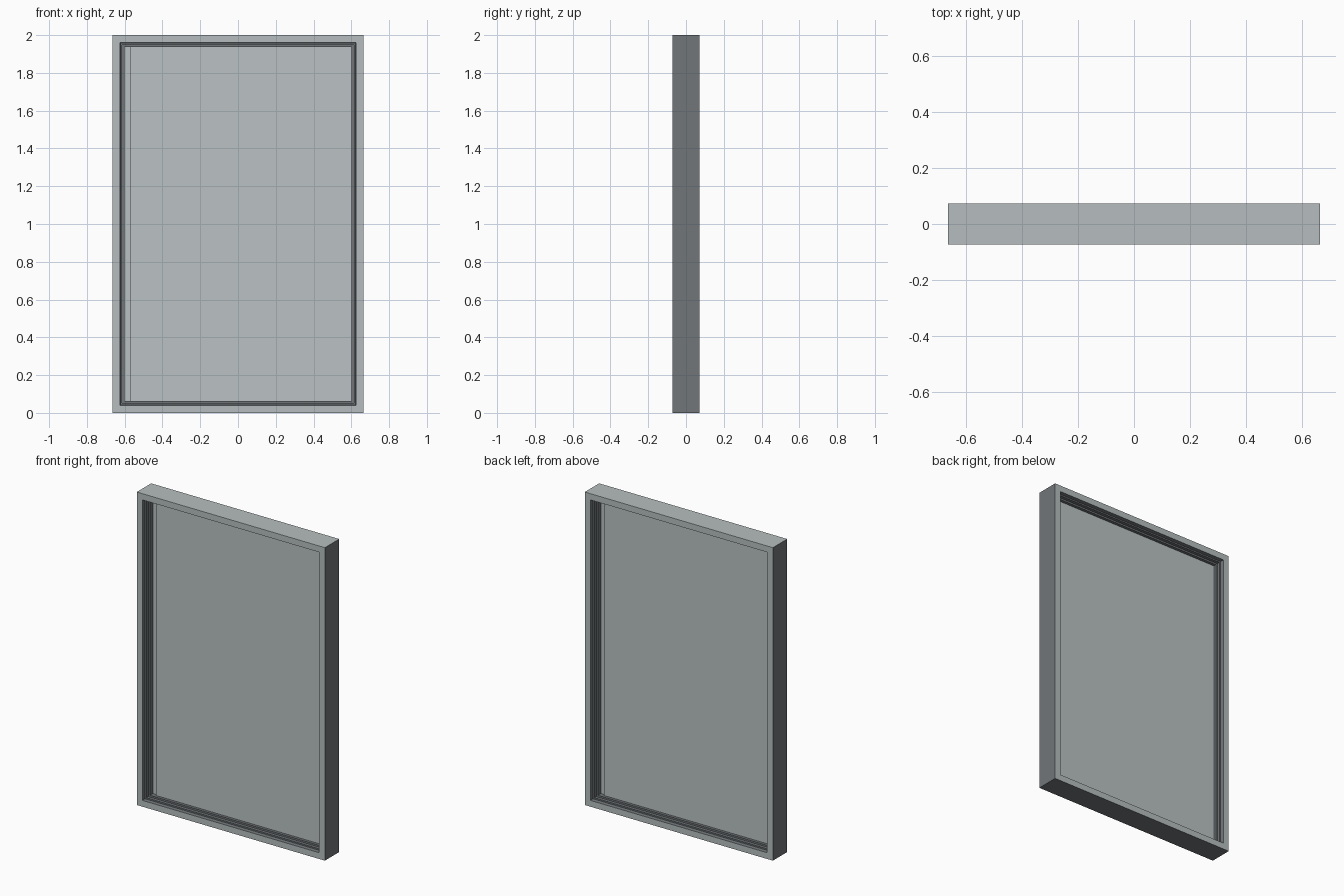
import bpy, bmesh

if "Cube" in bpy.data.objects:
    bpy.data.objects.remove(bpy.data.objects["Cube"])

W, H, D = 0.665, 2.0, 0.0725   # half width, height, half depth


def material(name, rgb):
    m = bpy.data.materials.new(name)
    m.diffuse_color = (*rgb, 1)
    m.use_nodes = True
    m.node_tree.nodes["Principled BSDF"].inputs["Base Color"].default_value = m.diffuse_color
    return m


def finish(name, bm, *mats):
    bmesh.ops.recalc_face_normals(bm, faces=bm.faces)
    me = bpy.data.meshes.new(name)
    bm.to_mesh(me)
    bm.free()
    for m in mats:
        me.materials.append(m)
    ob = bpy.data.objects.new(name, me)
    bpy.context.collection.objects.link(ob)
    return ob


def mitred_ring(name, profile, light, dark):
    """Sweep a closed (inset, y) profile around the rectangular outline.
    Front, back and top faces are light; outer sides, underside, grooves dark."""
    bm = bmesh.new()
    corners = []
    for sx, top in ((-1, 0), (1, 0), (1, 1), (-1, 1)):
        corners.append([bm.verts.new((sx * (W - i), y, H - i if top else i))
                        for i, y in profile])
    n = len(profile)
    for c in range(4):   # bottom, right, top, left
        a, b = corners[c], corners[(c + 1) % 4]
        for k in range(n):
            j = (k + 1) % n
            f = bm.faces.new((a[k], a[j], b[j], b[k]))
            is_light = k in (0, n - 2) or (k == n - 1 and c == 2)
            f.material_index = 0 if is_light else 1
    return finish(name, bm, light, dark)


def box(name, x0, x1, y0, y1, z0, z1, mat):
    bm = bmesh.new()
    bmesh.ops.create_cube(bm, size=1)
    for v in bm.verts:
        v.co = (x1 if v.co.x > 0 else x0,
                y1 if v.co.y > 0 else y0,
                z1 if v.co.z > 0 else z0)
    return finish(name, bm, mat)


frame_grey = material("light frame grey", (0.47, 0.515, 0.52))
pane_grey = material("pale pane grey", (0.495, 0.54, 0.55))
dark_grey = material("dark grey", (0.165, 0.18, 0.19))

# stepped frame, same rebate on front and back
half = [(0, -D), (0.040, -D), (0.043, -D + 0.022), (0.052, -D + 0.022),
        (0.052, -D + 0.042), (0.063, -D + 0.042)]
profile = half + [(i, -y) for i, y in reversed(half)]
mitred_ring("window_frame", profile, frame_grey, dark_grey)

# two overlapping sheets, each stopping short on one side
box("front_pane", -0.573, 0.61, -0.012, 0.0, 0.055, H - 0.055, pane_grey)
box("back_pane", -0.61, 0.573, 0.0, 0.012, 0.055, H - 0.055, pane_grey)
